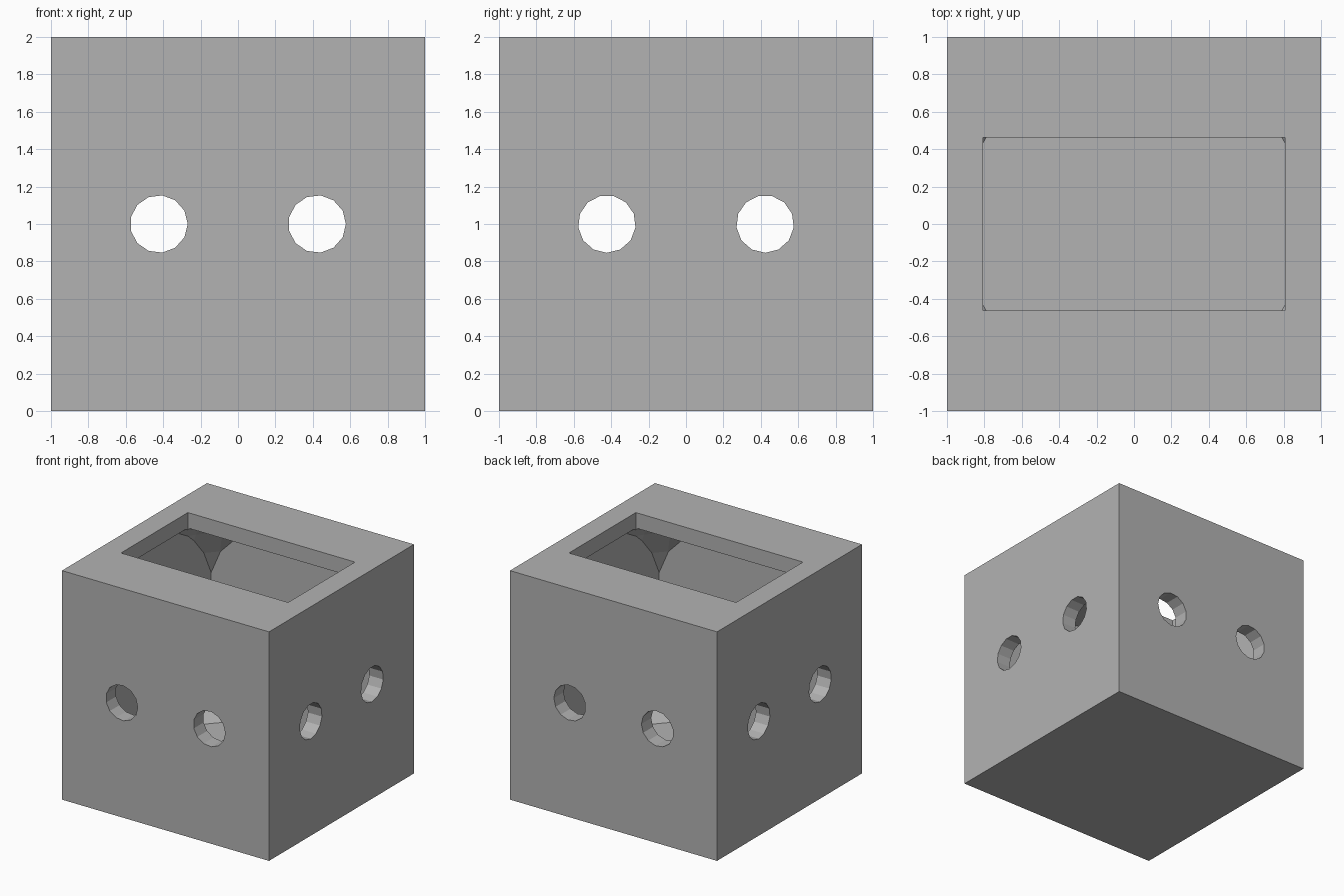
import bpy
import bmesh
from math import sin, cos, pi
from mathutils import Matrix

old = bpy.data.objects.get("Cube")
if old:
    bpy.data.objects.remove(old)

grey = bpy.data.materials.new("plain grey")
grey.use_nodes = True
colour = (0.45, 0.45, 0.45, 1)
grey.diffuse_color = colour
grey.node_tree.nodes["Principled BSDF"].inputs["Base Color"].default_value = colour

CAVITY = 0.865       # half width of the hollow
SPHERE = 1.27        # rounds off the corners of the hollow
HOLE = 0.154
SPACING = 0.423


def make_object(name, bm):
    bmesh.ops.recalc_face_normals(bm, faces=bm.faces)
    mesh = bpy.data.meshes.new(name)
    bm.to_mesh(mesh)
    bm.free()
    mesh.materials.append(grey)
    obj = bpy.data.objects.new(name, mesh)
    bpy.context.collection.objects.link(obj)
    return obj


def box(name, size, centre):
    bm = bmesh.new()
    bmesh.ops.create_cube(bm, size=1)
    bmesh.ops.scale(bm, vec=size, verts=bm.verts)
    bmesh.ops.translate(bm, vec=centre, verts=bm.verts)
    return make_object(name, bm)


def ball(name, radius, centre, sides=30):
    """Faceted sphere with flat caps."""
    bm = bmesh.new()
    rings = []
    for i in range(sides // 2):
        polar = (i + 0.5) * 2 * pi / sides
        rings.append([bm.verts.new((radius * sin(polar) * cos(2 * pi * j / sides),
                                    radius * sin(polar) * sin(2 * pi * j / sides),
                                    radius * cos(polar))) for j in range(sides)])
    for a, b in zip(rings, rings[1:]):
        for j in range(sides):
            k = (j + 1) % sides
            bm.faces.new((a[j], a[k], b[k], b[j]))
    bm.faces.new(rings[0])
    bm.faces.new(rings[-1])
    bmesh.ops.translate(bm, vec=centre, verts=bm.verts)
    return make_object(name, bm)


def drill(name, axis, offset):
    """Thirteen-sided rod running right through the block."""
    bm = bmesh.new()
    rim = [bm.verts.new((HOLE * cos(2 * pi * i / 13), HOLE * sin(2 * pi * i / 13), -1.2))
           for i in range(13)]
    base = bm.faces.new(rim)
    out = bmesh.ops.extrude_face_region(bm, geom=[base], use_keep_orig=True)
    top = [v for v in out["geom"] if isinstance(v, bmesh.types.BMVert)]
    bmesh.ops.translate(bm, vec=(0, 0, 2.4), verts=top)
    turn = Matrix.Rotation(pi / 2, 4, axis)
    place = (offset, 0, 1) if axis == "X" else (0, offset, 1)
    bmesh.ops.transform(bm, matrix=Matrix.Translation(place) @ turn, verts=bm.verts)
    return make_object(name, bm)


def boolean(target, cutter, operation="DIFFERENCE"):
    mod = target.modifiers.new(operation.lower(), "BOOLEAN")
    mod.operation = operation
    mod.solver = "EXACT"
    mod.object = cutter
    cutter.hide_render = True
    cutter.hide_viewport = True


# Outer block
block = box("hollow_block", (2, 2, 2), (0, 0, 1))

# Hollow with rounded corners
hollow = box("cavity_cutter", (2 * CAVITY,) * 3, (0, 0, 1))
boolean(hollow, ball("cavity_rounding", SPHERE, (0, 0, 1)), "INTERSECT")
boolean(block, hollow)

# Rectangular opening in the top
boolean(block, box("opening_cutter", (1.615, 0.923, 1.2), (0, 0, 1.6)))

# Two round holes through each pair of side walls
for axis in "XY":
    for side in (-1, 1):
        boolean(block, drill("hole_cutter", axis, side * SPACING))

# Bake the cuts and remove the helpers
bpy.context.view_layer.update()
graph = bpy.context.evaluated_depsgraph_get()
result = bpy.data.meshes.new_from_object(block.evaluated_get(graph))
block.modifiers.clear()
block.data = result
for obj in list(bpy.data.objects):
    if obj.name.startswith(("cavity", "opening", "hole")):
        bpy.data.objects.remove(obj)
